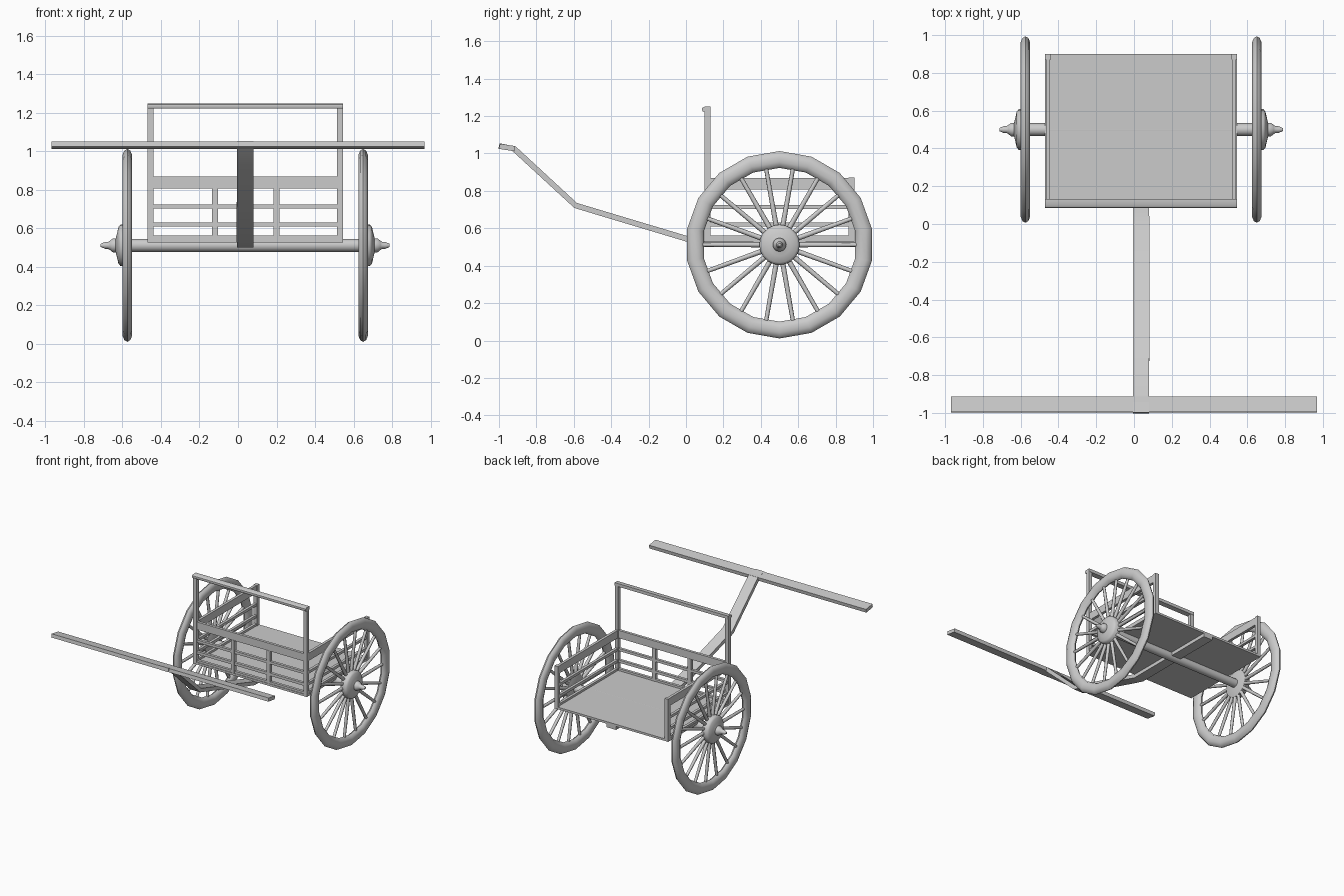
import bpy, bmesh, math
from mathutils import Vector, Matrix

if "Cube" in bpy.data.objects:
    bpy.data.objects.remove(bpy.data.objects["Cube"])

CX = 0.0375                      # centre line of cart body
WY, WZ = 0.5, 0.512              # axle position
mat = bpy.data.materials.new("plain_grey")
mat.diffuse_color = (0.6, 0.6, 0.6, 1)
mat.use_nodes = True
mat.node_tree.nodes["Principled BSDF"].inputs["Base Color"].default_value = mat.diffuse_color


def make(name, bm, smooth=None):
    bmesh.ops.recalc_face_normals(bm, faces=bm.faces[:])
    me = bpy.data.meshes.new(name)
    bm.to_mesh(me)
    bm.free()
    me.materials.append(mat)
    ob = bpy.data.objects.new(name, me)
    bpy.context.collection.objects.link(ob)
    if smooth:
        bpy.ops.object.select_all(action='DESELECT')
        ob.select_set(True)
        bpy.context.view_layer.objects.active = ob
        bpy.ops.object.shade_smooth_by_angle(angle=math.radians(smooth))
    return ob


def box(name, x0, x1, y0, y1, z0, z1):
    bm = bmesh.new()
    m = Matrix.Translation(((x0 + x1) / 2, (y0 + y1) / 2, (z0 + z1) / 2)) \
        @ Matrix.Diagonal((x1 - x0, y1 - y0, z1 - z0, 1))
    bmesh.ops.create_cube(bm, size=1, matrix=m)
    return make(name, bm)


def lathe(bm, profile, sides, closed=False, phase=0.0):
    """Revolve (offset, radius) points around the x axis."""
    rings = [[bm.verts.new((x, r * math.sin(phase + math.tau * i / sides),
                            r * math.cos(phase + math.tau * i / sides)))
              for i in range(sides)] for x, r in profile]
    pairs = list(zip(rings, rings[1:]))
    if closed:
        pairs.append((rings[-1], rings[0]))
    else:
        bm.faces.new(rings[0])
        bm.faces.new(rings[-1])
    for a, b in pairs:
        for i in range(sides):
            j = (i + 1) % sides
            bm.faces.new((a[i], a[j], b[j], b[i]))


# Wheels: rim, spokes and hub on each side
for side, s in (("left", -1), ("right", 1)):
    place = Matrix.Translation((CX + s * 0.6125, WY, WZ))

    bm = bmesh.new()
    rim = [(0.026 * math.cos(a), 0.456 + 0.045 * math.sin(a))
           for a in [math.tau * (k + 0.5) / 10 for k in range(10)]]
    lathe(bm, rim, 18, closed=True)
    bm.transform(place)
    make(side + "_wheel_rim", bm, 50)

    bm = bmesh.new()
    for i in range(18):
        a = math.tau * (i + 0.5) / 18
        m = Matrix.Rotation(a, 4, 'X') @ Matrix.Translation((0, 0, 0.25))
        bmesh.ops.create_cone(bm, segments=8, radius1=0.014, radius2=0.011,
                              depth=0.36, cap_ends=True, matrix=place @ m)
    make(side + "_wheel_spokes", bm, 50)

    bm = bmesh.new()
    hub = [(-0.02, 0.07), (-0.01, 0.108), (0.035, 0.108), (0.046, 0.095), (0.054, 0.06),
           (0.06, 0.036), (0.075, 0.036), (0.09, 0.024), (0.1, 0.018),
           (0.115, 0.018), (0.138, 0.008)]
    lathe(bm, [(s * x, r) for x, r in hub], 20)
    bm.transform(place)
    make(side + "_wheel_hub", bm, 50)

# Axle
bm = bmesh.new()
lathe(bm, [(-0.61, 0.034), (0.61, 0.034)], 12)
bm.transform(Matrix.Translation((CX, WY, WZ)))
make("axle", bm, 40)

# Body floor, posts and rails
X0, X1, Y0, Y1 = -0.47, 0.545, 0.1, 0.9
T = 0.03
box("floor", X0, X1, Y0, Y1, 0.528, 0.545)
for side, a in (("left", X0), ("right", X1 - T)):
    box(side + "_front_post", a, a + T, Y0, Y0 + T, 0.528, 1.235)
    box(side + "_rear_post", a, a + T, Y1 - T, Y1, 0.528, 0.872)
RAILS = (("top", 0.808, 0.87), ("middle", 0.704, 0.725),
         ("lower", 0.61, 0.632), ("bottom", 0.54, 0.562))
for level, z0, z1 in RAILS:
    box("front_%s_rail" % level, X0 + T, X1 - T, Y0 + 0.004, Y0 + T - 0.004, z0, z1)
    for side, a in (("left", X0), ("right", X1 - T)):
        box("%s_%s_rail" % (side, level), a + 0.004, a + T - 0.004,
            Y0 + T, Y1 - T, z0, z1)
for side, x in (("left", -0.12), ("right", 0.2)):
    box(side + "_front_divider", x - 0.015, x + 0.015, Y0 + 0.002, Y0 + T - 0.002, 0.545, 0.81)

# Handrail with a rounded front lip
bm = bmesh.new()
lip = [(0.132, 1.225), (0.132, 1.25), (0.098, 1.25), (0.087, 1.243), (0.085, 1.232), (0.09, 1.223)]
ends = [[bm.verts.new((x, y, z)) for y, z in lip] for x in (X0, X1)]
for e in ends:
    bm.faces.new(e)
for i in range(len(lip)):
    j = (i + 1) % len(lip)
    bm.faces.new((ends[0][i], ends[0][j], ends[1][j], ends[1][i]))
make("handrail", bm, 40)

# Bent draw pole, running under the floor: (y, z, half width)
path = [(-1.0, 1.04, 0.042), (-0.92, 1.026, 0.042), (-0.59, 0.722, 0.044),
        (0.0, 0.545, 0.044), (0.1, 0.515, 0.042), (0.9, 0.515, 0.042)]
bm = bmesh.new()
rings = []
for i, (y, z, w) in enumerate(path):
    p = Vector((y, z))
    a = Vector(path[max(i - 1, 0)][:2])
    b = Vector(path[min(i + 1, len(path) - 1)][:2])
    d = (b - a).normalized()
    n = Vector((-d.y, d.x)) * 0.015
    rings.append([bm.verts.new((CX + sx * w, p.x + sn * n.x, p.y + sn * n.y))
                  for sx, sn in ((-1, -1), (1, -1), (1, 1), (-1, 1))])
for a, b in zip(rings, rings[1:]):
    for i in range(4):
        j = (i + 1) % 4
        bm.faces.new((a[i], a[j], b[j], b[i]))
bm.faces.new(rings[0])
bm.faces.new(rings[-1])
make("draw_pole", bm, 30)

# Cross bar at the end of the pole, tipped slightly forward
bm = bmesh.new()
m = Matrix.Translation((0, -0.956, 1.032)) @ Matrix.Rotation(math.radians(-9), 4, 'X') \
    @ Matrix.Diagonal((1.94, 0.083, 0.028, 1))
bmesh.ops.create_cube(bm, size=1, matrix=m)
make("cross_bar", bm)
